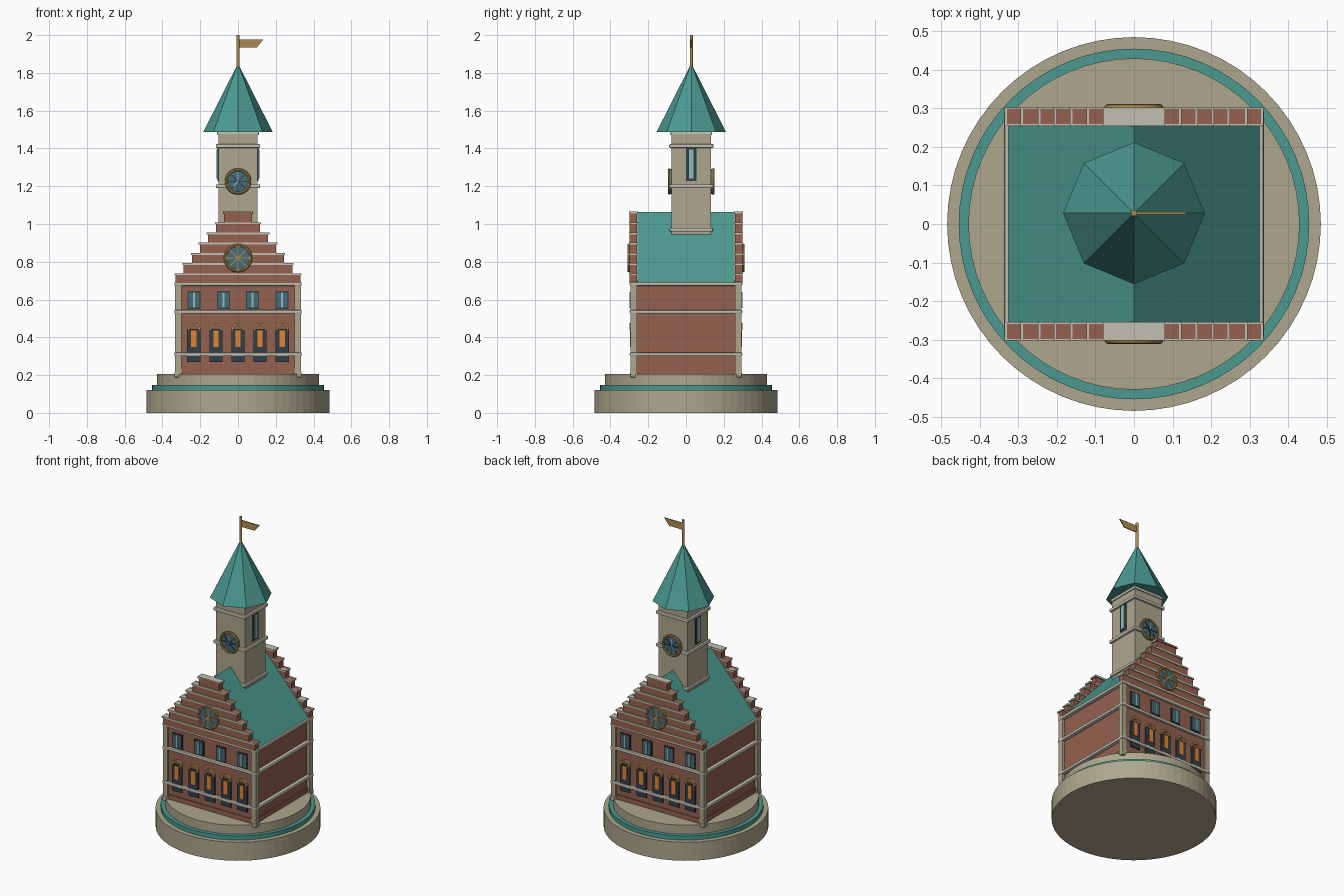
import bpy, bmesh
from math import pi, sin, cos

if "Cube" in bpy.data.objects:
    bpy.data.objects.remove(bpy.data.objects["Cube"])


def material(name, r, g, b):
    m = bpy.data.materials.new(name)
    m.diffuse_color = (r, g, b, 1)
    m.use_nodes = True
    m.node_tree.nodes["Principled BSDF"].inputs["Base Color"].default_value = m.diffuse_color
    return m


BRICK = material("brick", .30, .12, .08)
STONE = material("stone", .42, .39, .27)
CAP = material("pale_stone", .54, .53, .44)
TEAL = material("copper_teal", .07, .32, .28)
GOLD = material("bronze", .42, .26, .08)
DARK = material("dark_frame", .03, .05, .065)
GLASS = material("blue_glass", .06, .15, .19)
PALE = material("pale_glass", .30, .50, .52)
GLOW = material("lit_glass", .80, .23, .03)


def finish(name, bm, mat):
    bmesh.ops.recalc_face_normals(bm, faces=bm.faces)
    me = bpy.data.meshes.new(name)
    bm.to_mesh(me)
    bm.free()
    me.materials.append(mat)
    ob = bpy.data.objects.new(name, me)
    bpy.context.collection.objects.link(ob)
    return ob


def box(name, x, y, z, mat, bevel=0):
    """Box from (min, max) ranges."""
    bm = bmesh.new()
    bmesh.ops.create_cube(bm, size=1)
    for v in bm.verts:
        v.co = [sum(r) / 2 + c * (r[1] - r[0]) for r, c in zip((x, y, z), v.co)]
    ob = finish(name, bm, mat)
    if bevel:
        mod = ob.modifiers.new("rounded", 'BEVEL')
        mod.width, mod.segments = bevel, 2
    return ob


def prism(name, pts, y0, y1, mat):
    """Outline in x, z pushed through from y0 to y1."""
    bm = bmesh.new()
    f = bm.faces.new([bm.verts.new((x, y0, z)) for x, z in pts])
    ext = bmesh.ops.extrude_face_region(bm, geom=[f])
    for v in ext["geom"]:
        if isinstance(v, bmesh.types.BMVert):
            v.co.y = y1
    return finish(name, bm, mat)


def cone(name, r1, r2, z0, z1, n, mat, y=0):
    bm = bmesh.new()
    bmesh.ops.create_cone(bm, cap_ends=True, segments=n, radius1=r1, radius2=r2, depth=z1 - z0)
    bmesh.ops.translate(bm, verts=bm.verts, vec=(0, y, (z0 + z1) / 2))
    return finish(name, bm, mat)


def arc(r, cx, cz, a0, a1, n):
    return [(cx + r * cos(a0 + (a1 - a0) * i / n), cz + r * sin(a0 + (a1 - a0) * i / n))
            for i in range(n + 1)]


def roundel(name, y, s, cz, r, spokes):
    """Round window or clock facing s*y: pane, bronze rim and radial bars."""
    circle = arc(r - .004, 0, cz, 0, 2 * pi, 32)[:-1]
    prism(name + "_pane", circle, y - s * .02, y + s * .006, GLASS)
    bpy.ops.mesh.primitive_torus_add(major_radius=r - .008, minor_radius=.008, major_segments=32,
                                     minor_segments=8, location=(0, y + s * .004, cz),
                                     rotation=(pi / 2, 0, 0))
    rim = bpy.context.object
    rim.name = name + "_rim"
    rim.data.materials.append(GOLD)
    for a, length, mat in spokes:
        w, c, d = .003, cos(a), sin(a)
        pts = [(u * c - v * d, cz + u * d + v * c)
               for u, v in ((0, -w), (length, -w), (length, w), (0, w))]
        prism(name + "_bar", pts, y, y + s * .01, mat)


# Round base
cone("base_disc", .485, .485, 0, .12, 64, STONE)
cone("base_teal_ring", .455, .455, .12, .147, 64, TEAL)
cone("base_upper_disc", .43, .43, .147, .205, 64, STONE)

# House body with string courses
box("house_body", (-.315, .315), (-.283, .283), (.20, .70), BRICK)
box("plinth", (-.322, .322), (-.288, .288), (.20, .235), BRICK)
for z in (.31, .535, .683):
    box("string_course", (-.337, .337), (-.298, .298), (z - .01, z + .01), CAP, .006)

# Corner pilasters with feet
for sx in (-1, 1):
    for sy in (-1, 1):
        x, y = sx * .317, sy * .276
        box("corner_pilaster", (x - .017, x + .017), (y - .017, y + .017), (.20, .68), STONE)
        box("pilaster_foot", (x - .02, x + .02), (y - .02, y + .02), (.188, .215), STONE, .005)

# Main roof
prism("roof", [(-.327, .692), (.327, .692), (0, 1.063)], -.258, .258, TEAL)

# Stepped gables, windows and roundels on both ends
widths = [.33, .288, .243, .202, .16, .117, .073]
for s in (-1, 1):
    for i, w in enumerate(widths):
        z = .685 + i * .054
        box("gable_step", (-w, w), sorted((s * .26, s * .298)), (z, z + .054), BRICK)
        box("gable_cap", (-w - .006, w + .006), sorted((s * .255, s * .303)),
            (z + .044, z + .054), BRICK if i == 6 else CAP)
    box("gable_top_cap", (-.08, .08), sorted((s * .255, s * .303)), (1.055, 1.066), CAP)
    roundel("gable_window", s * .299, s, .82, .076,
            [(k * pi / 4, .066, GOLD) for k in range(8)])
    for i in range(5):
        x = (i - 2) * .117
        box("lower_window_frame", (x - .035, x + .035), sorted((s * .27, s * .292)), (.27, .445), DARK)
        box("lower_window_light", (x - .014, x + .014), sorted((s * .28, s * .296)), (.35, .437), GLOW)
        prism("window_arch", arc(.037, x, .44, 0, pi, 12) + arc(.025, x, .44, pi, 0, 12),
              s * .27, s * .298, GOLD)
    for i in range(4):
        x = (i - 1.5) * .155
        box("upper_window_frame", (x - .034, x + .034), sorted((s * .27, s * .29)), (.55, .645), DARK)
        for t in (-.016, .016):
            box("upper_window_pane", (x + t - .013, x + t + .013), sorted((s * .28, s * .293)),
                (.557, .638), GLASS)
        box("window_mullion", (x - .005, x + .005), sorted((s * .28, s * .298)), (.555, .64), PALE)

# Clock tower
TY, H = .028, .104
box("tower", (-H, H), (TY - H, TY + H), (.94, 1.485), STONE)
for z, h in ((.97, .115), (1.2, .117), (1.413, .117), (1.48, .11)):
    box("tower_band", (-h, h), (TY - h, TY + h), (z - .01, z + .01), CAP, .005)
for s in (-1, 1):
    roundel("clock", TY + s * (H + .008), s, 1.225, .07,
            [(pi / 2, .05, PALE), (pi * 1.25, .035, PALE)]
            + [(k * pi / 4, .06, DARK) for k in range(8)])
    box("belfry_frame", sorted((s * .09, s * .109)), (TY - .028, TY + .028), (1.228, 1.405), DARK)
    box("belfry_pane", sorted((s * .09, s * .113)), (TY - .013, TY + .013), (1.24, 1.395), PALE)

# Spire, pole and swallow-tail flag
cone("spire", .184, 0, 1.487, 1.85, 8, TEAL, TY)
cone("flag_pole", .008, .008, 1.82, 2.0, 12, GOLD, TY)
prism("flag", [(0, 1.935), (.1, 1.935), (.135, 1.978), (0, 1.978)], TY - .003, TY + .003, GOLD)
